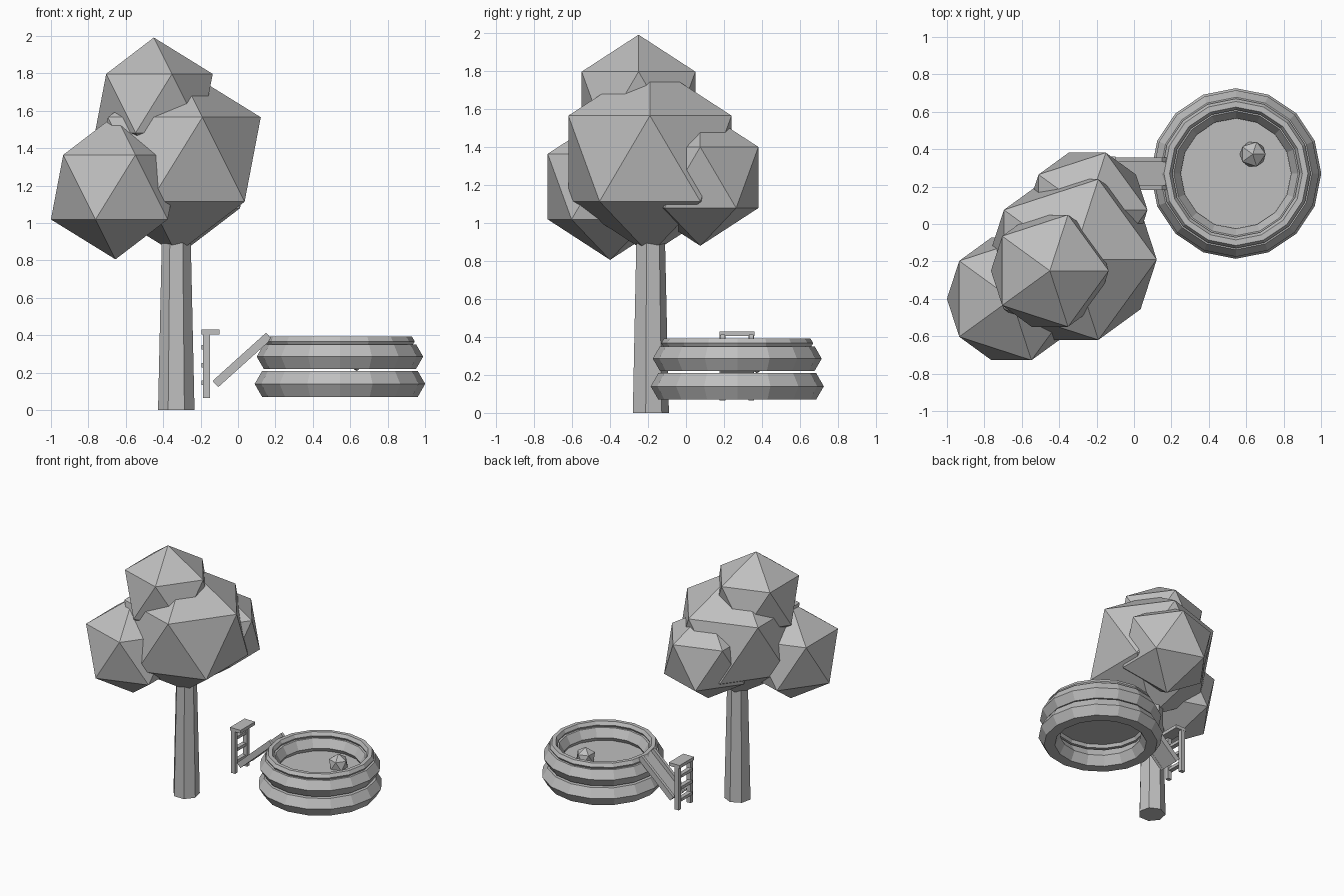
import bpy, math
from mathutils import Matrix, Vector

if "Cube" in bpy.data.objects:
    bpy.data.objects.remove(bpy.data.objects["Cube"])

grey = bpy.data.materials.new("plain grey")
grey.diffuse_color = (0.52, 0.52, 0.52, 1)
grey.use_nodes = True
grey.node_tree.nodes["Principled BSDF"].inputs["Base Color"].default_value = grey.diffuse_color


def finish(name):
    ob = bpy.context.object
    ob.name = name
    ob.data.materials.clear()
    ob.data.materials.append(grey)
    return ob


def ball(name, loc, r):
    bpy.ops.mesh.primitive_ico_sphere_add(subdivisions=1, radius=r, location=loc)
    return finish(name)


def ring(name, z, major, minor):
    bpy.ops.mesh.primitive_torus_add(major_segments=16, minor_segments=6, major_radius=major,
                                     minor_radius=minor, location=(0.545, 0.27, z))
    return finish(name)


def box(name, loc, size, matrix=None):
    bpy.ops.mesh.primitive_cube_add(size=1)
    ob = finish(name)
    ob.data.transform(Matrix.Translation(loc) @ Matrix.Diagonal((*size, 1)))
    if matrix:
        ob.data.transform(matrix)
    return ob


# Tree: seven-sided trunk and four faceted leaf clumps
bpy.ops.mesh.primitive_cone_add(vertices=7, radius1=0.1, radius2=0.076, depth=1.06,
                                location=(-0.33, -0.19, 0.53))
finish("trunk")
ball("leaves_main", (-0.33, -0.19, 1.34), 0.505)
ball("leaves_top", (-0.45, -0.25, 1.64), 0.352)
ball("leaves_left", (-0.655, -0.40, 1.192), 0.386)
ball("leaves_back", (-0.25, 0.075, 1.24), 0.36)

# Paddling pool: two fat hexagonal tubes and a thin rim
ring("pool_lower_tube", 0.14, 0.376, 0.08)
ring("pool_upper_tube", 0.286, 0.370, 0.075)
ring("pool_rim", 0.367, 0.370, 0.03)
bpy.ops.mesh.primitive_cylinder_add(vertices=16, radius=0.33, depth=0.012, location=(0.545, 0.27, 0.25))
finish("water")
ball("floating_ball", (0.635, 0.373, 0.286), 0.077)

# Slide: sloped board with two side rails
Y = 0.268
slope = Matrix.Translation((0.022, Y, 0.268)) @ Matrix.Rotation(math.radians(-42), 4, 'Y')
box("slide_board", (0, 0, -0.014), (0.385, 0.15, 0.014), slope)
for side, s in (("front", -1), ("back", 1)):
    box("slide_rail_" + side, (0, s * 0.075, 0), (0.385, 0.024, 0.045), slope)
    # Ladder posts
    box("ladder_post_" + side, (-0.168, Y + s * 0.076, 0.24), (0.036, 0.03, 0.35))

# Ladder rungs and platform
for i in range(3):
    box("ladder_rung_%d" % (i + 1), (-0.178, Y, 0.145 + 0.095 * i), (0.034, 0.14, 0.024))
box("ladder_platform", (-0.147, Y, 0.417), (0.095, 0.185, 0.026))
